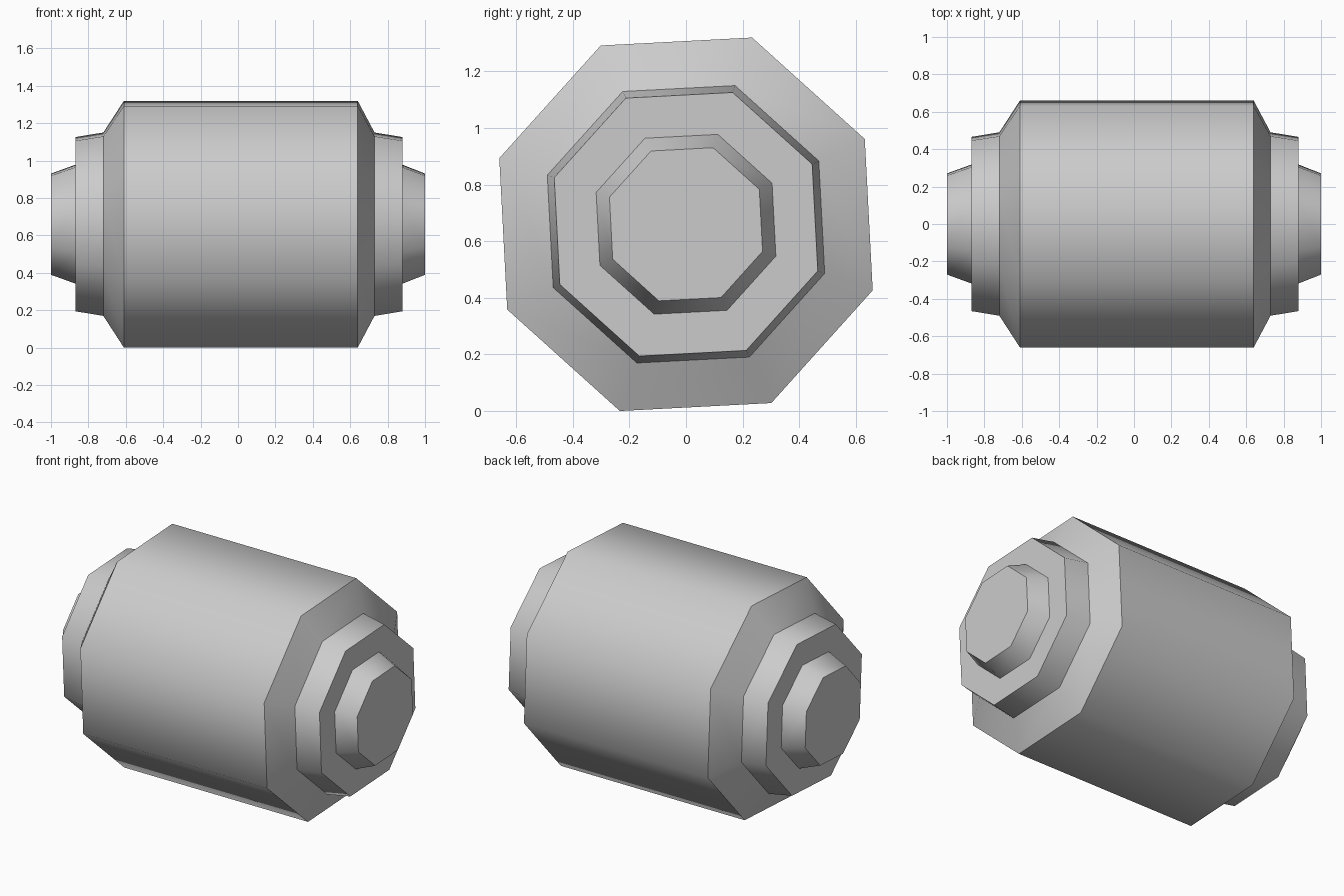
import bpy
import bmesh
import math

cube = bpy.data.objects.get("Cube")
if cube:
    bpy.data.objects.remove(cube, do_unlink=True)

SIDES = 8
TWIST = math.radians(25.5)
CENTRE_Z = 0.66

grey = bpy.data.materials.new("plain_grey")
grey.use_nodes = True
colour = (0.6, 0.6, 0.6, 1.0)
grey.diffuse_color = colour
grey.node_tree.nodes["Principled BSDF"].inputs["Base Color"].default_value = colour


def lathe(name, profile, end_face=False):
    """Octagonal lathe along x from (x, radius) points, smooth around, sharp between rings."""
    bm = bmesh.new()
    rings = []
    for x, r in profile:
        angles = [TWIST + math.tau * i / SIDES for i in range(SIDES)]
        rings.append([bm.verts.new((x, r * math.cos(a), r * math.sin(a))) for a in angles])
    for a, b in zip(rings, rings[1:]):
        for i in range(SIDES):
            j = (i + 1) % SIDES
            bm.faces.new((a[i], a[j], b[j], b[i])).smooth = True
    if end_face:
        bm.faces.new(rings[-1])
    # Point every face away from the middle of the model
    bm.normal_update()
    for face in bm.faces:
        if face.normal.dot(face.calc_center_median()) < 0:
            face.normal_flip()
    # Keep the rings crisp
    for ring in rings:
        for i in range(SIDES):
            bm.edges.get((ring[i], ring[(i + 1) % SIDES])).smooth = False
    mesh = bpy.data.meshes.new(name)
    bm.to_mesh(mesh)
    bm.free()
    mesh.materials.append(grey)
    obj = bpy.data.objects.new(name, mesh)
    obj.location.z = CENTRE_Z
    bpy.context.collection.objects.link(obj)
    return obj


# Barrel with a bevel at both ends
lathe("barrel", [(-0.72, 0.52), (-0.61, 0.70), (0.64, 0.70), (0.73, 0.52)])

# Stepped collar and end plug on each side
for side, sign, root, step in (("left", 1, 0.73, 0.88), ("right", -1, 0.72, 0.87)):
    lathe(side + "_collar", [(sign * root, 0.52), (sign * step, 0.494), (sign * step, 0.337)])
    lathe(side + "_end_plug", [(sign * step, 0.337), (sign * 1.0, 0.287)], end_face=True)
